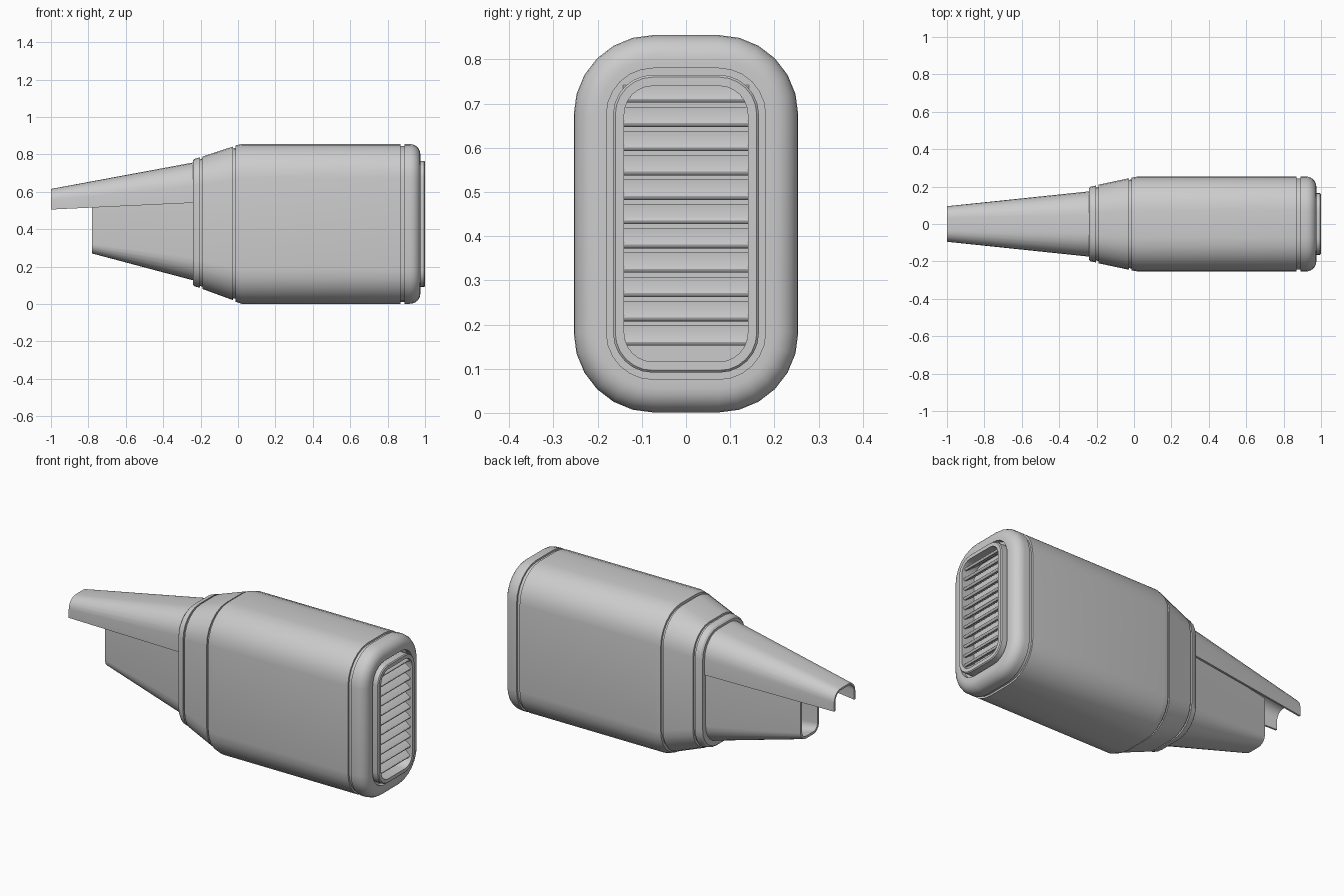
import bpy, bmesh, math
from mathutils import Matrix

if "Cube" in bpy.data.objects:
    bpy.data.objects.remove(bpy.data.objects["Cube"], do_unlink=True)

grey = bpy.data.materials.new("plain_grey")
grey.use_nodes = True
grey.diffuse_color = (0.6, 0.6, 0.6, 1)
grey.node_tree.nodes["Principled BSDF"].inputs["Base Color"].default_value = (0.6, 0.6, 0.6, 1)

STEPS = 6  # segments per rounded corner


def finish(name, bm):
    bmesh.ops.recalc_face_normals(bm, faces=bm.faces)
    mesh = bpy.data.meshes.new(name)
    bm.to_mesh(mesh)
    bm.free()
    mesh.materials.append(grey)
    obj = bpy.data.objects.new(name, mesh)
    bpy.context.collection.objects.link(obj)
    bpy.ops.object.select_all(action="DESELECT")
    obj.select_set(True)
    bpy.context.view_layer.objects.active = obj
    bpy.ops.object.shade_smooth_by_angle(angle=math.radians(30))
    return obj


def corner(y, z, r, start):
    return [(y + r * math.cos(a), z + r * math.sin(a))
            for a in (start + math.pi / 2 * i / STEPS for i in range(STEPS + 1))]


def rounded_rect(x, hy, z0, z1, r):
    pts = []
    for k, (sy, z) in enumerate(((1, z1 - r), (-1, z1 - r), (-1, z0 + r), (1, z0 + r))):
        pts += corner(sy * (hy - r), z, r, k * math.pi / 2)
    return [(x, y, z) for y, z in pts]


def channel(x, hy, edge, crown, r, wall):
    """Thin U section: open at edge, rounded at crown (above or below)."""
    s = 1 if crown > edge else -1

    def path(h, height, rad):
        arc = corner(h - rad, height - rad, rad, 0) + corner(rad - h, height - rad, rad, math.pi / 2)
        return [(h, 0)] + arc + [(-h, 0)]

    height = abs(crown - edge)
    pts = path(hy, height, r) + path(hy - wall, height - wall, r - wall)[::-1]
    return [(x, y, edge + s * z) for y, z in pts]


def loft(name, sections):
    bm = bmesh.new()
    rings = [[bm.verts.new(p) for p in s] for s in sections]
    for a, b in zip(rings, rings[1:]):
        for i in range(len(a)):
            j = (i + 1) % len(a)
            bm.faces.new((a[i], a[j], b[j], b[i]))
    bm.faces.new(rings[0])
    bm.faces.new(rings[-1])
    return finish(name, bm)


# Casing: collar, shoulder, grooves and main body (x, half width, bottom, top, radius)
MID = 0.428
sections = [
    (-0.24, 0.193, 0.102, 0.768, 0.135), (-0.232, 0.2, 0.094, 0.776, 0.14),
    (-0.202, 0.206, 0.086, 0.784, 0.145), (-0.202, 0.196, 0.096, 0.774, 0.137),
    (-0.19, 0.198, 0.092, 0.778, 0.14), (-0.19, 0.21, 0.08, 0.788, 0.15),
    (-0.026, 0.245, 0.02, 0.842, 0.175), (-0.026, 0.236, 0.03, 0.832, 0.166),
    (-0.014, 0.238, 0.028, 0.834, 0.168), (-0.014, 0.248, 0.012, 0.848, 0.178),
    (0.02, 0.254, 0.001, 0.855, 0.18), (0.87, 0.254, 0.001, 0.855, 0.18),
    (0.87, 0.244, 0.011, 0.845, 0.17), (0.89, 0.244, 0.011, 0.845, 0.17),
    (0.89, 0.254, 0.001, 0.855, 0.18)]

# Rounded end rim
R = 0.055
for i in range(STEPS + 1):
    a = math.pi / 2 * i / STEPS
    inset = R * (1 - math.cos(a))
    sections.append((0.92 + R * math.sin(a), 0.254 - inset, 0.001 + inset, 0.855 - inset, 0.18 - inset))

# Vent surround: groove, raised frame and recess
for x, hy, r in ((0.975, 0.18, 0.105), (0.95, 0.18, 0.105), (0.95, 0.165, 0.09),
                 (0.995, 0.165, 0.09), (1.0, 0.16, 0.085), (1.0, 0.14, 0.065), (0.92, 0.14, 0.065)):
    sections.append((x, hy, MID - hy - 0.172, MID + hy + 0.172, r))
loft("casing", [rounded_rect(*s) for s in sections])

# Upper and lower nozzle shells
loft("upper_nozzle_shell", [channel(-1.0, 0.095, 0.505, 0.615, 0.06, 0.01),
                            channel(-0.235, 0.175, 0.541, 0.757, 0.125, 0.012)])
loft("lower_nozzle_shell", [channel(-0.78, 0.083, 0.53, 0.27, 0.05, 0.014),
                            channel(-0.235, 0.166, 0.56, 0.125, 0.12, 0.014)])

# Tilted vent slats
bm = bmesh.new()
for i in range(11):
    m = (Matrix.Translation((0.96, 0, 0.175 + 0.055 * i))
         @ Matrix.Rotation(math.radians(35), 4, "Y") @ Matrix.Diagonal((0.065, 0.285, 0.016, 1)))
    bmesh.ops.create_cube(bm, size=1, matrix=m)
long_edges = [e for e in bm.edges if abs(e.verts[0].co.y - e.verts[1].co.y) > 0.2]
bmesh.ops.bevel(bm, geom=long_edges, offset=0.006, segments=3, affect="EDGES", profile=0.5)
finish("vent_slats", bm)
